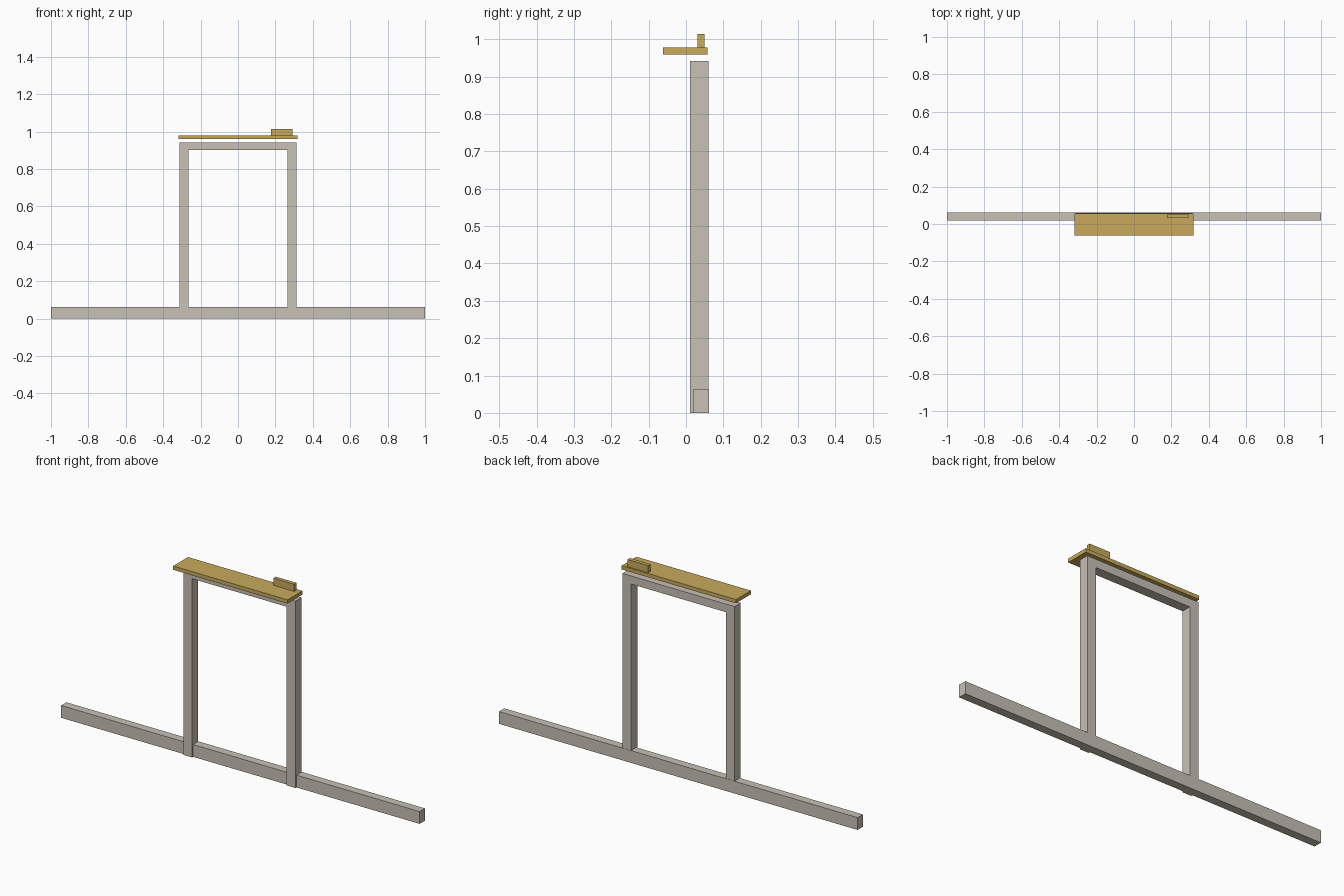
import bpy, bmesh

if "Cube" in bpy.data.objects:
    bpy.data.objects.remove(bpy.data.objects["Cube"])


def material(name, rgb):
    m = bpy.data.materials.new(name)
    m.diffuse_color = (*rgb, 1)
    m.use_nodes = True
    m.node_tree.nodes["Principled BSDF"].inputs["Base Color"].default_value = m.diffuse_color
    return m


STONE = material("warm_grey_stone", (0.578, 0.533, 0.468))
WOOD = material("golden_wood", (0.578, 0.402, 0.107))


def prism(name, outline, y0, y1, mat):
    """Extrude an x-z outline from y0 (front) to y1 (back)."""
    bm = bmesh.new()
    face = bm.faces.new([bm.verts.new((x, y0, z)) for x, z in outline])
    grown = bmesh.ops.extrude_face_region(bm, geom=[face])["geom"]
    moved = [g for g in grown if isinstance(g, bmesh.types.BMVert)]
    bmesh.ops.translate(bm, verts=moved, vec=(0, y1 - y0, 0))
    bmesh.ops.recalc_face_normals(bm, faces=bm.faces)
    mesh = bpy.data.meshes.new(name)
    bm.to_mesh(mesh)
    bm.free()
    mesh.materials.append(mat)
    obj = bpy.data.objects.new(name, mesh)
    bpy.context.collection.objects.link(obj)
    return obj


def box(name, x0, x1, y0, y1, z0, z1, mat):
    return prism(name, [(x0, z0), (x1, z0), (x1, z1), (x0, z1)], y0, y1, mat)


# Long ground beam
box("ground_beam", -1, 1, 0.019, 0.061, 0, 0.062, STONE)

# Door-shaped frame: two posts joined by a lintel
OUT, INN, TOP, UNDER = 0.313, 0.264, 0.942, 0.901
half = [(INN, UNDER), (INN, 0), (OUT, 0), (OUT, TOP)]
prism("upright_frame", half + [(-x, z) for x, z in reversed(half)],
      0.011, 0.06, STONE)

# Shelf board floating just above the frame, with a small block on it
box("shelf_board", -0.319, 0.319, -0.061, 0.057, 0.959, 0.978, WOOD)
box("shelf_block", 0.176, 0.291, 0.031, 0.05, 0.978, 1.014, WOOD)
